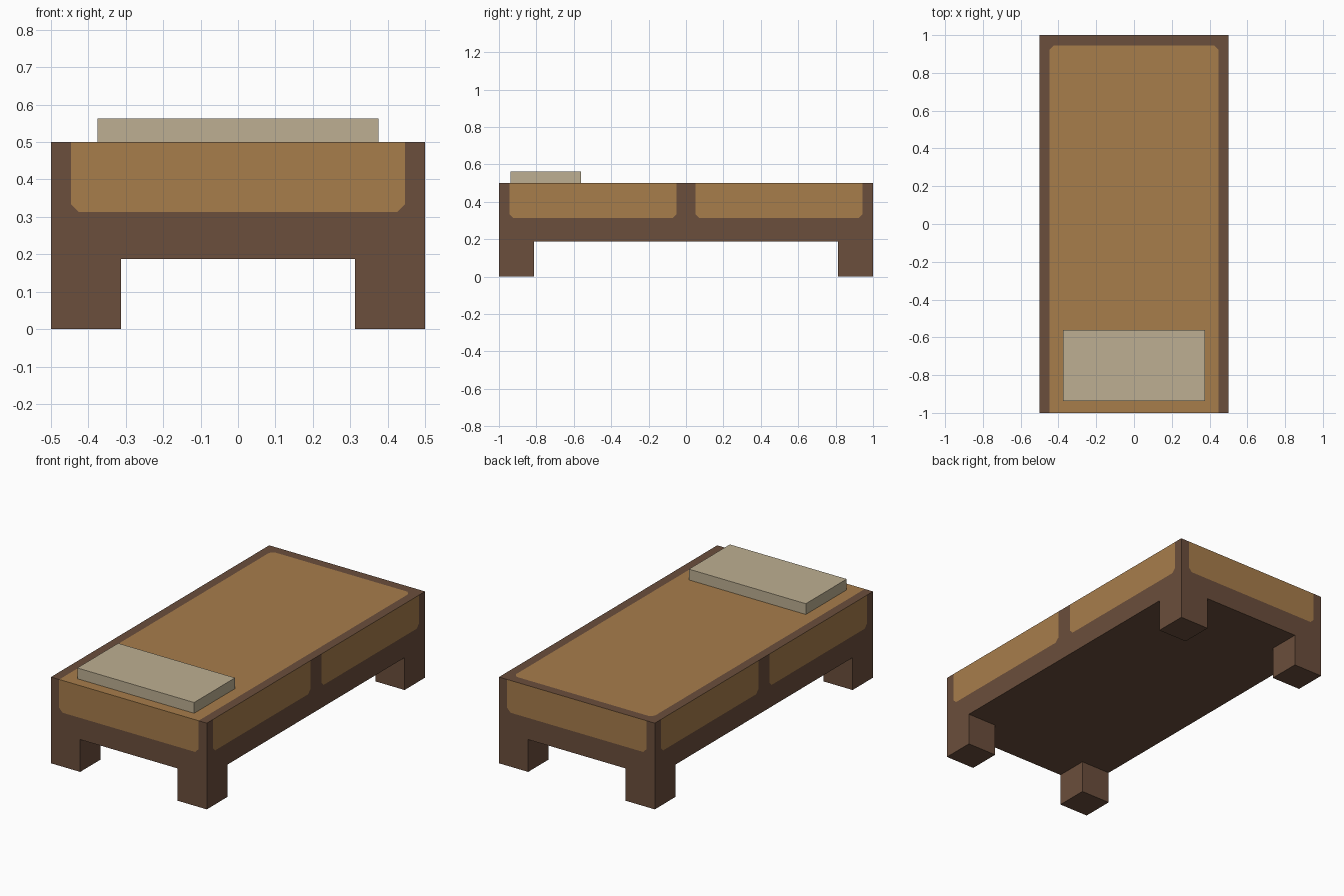
import bpy
import bmesh
from mathutils import Vector

cube = bpy.data.objects.get("Cube")
if cube:
    bpy.data.objects.remove(cube, do_unlink=True)


def srgb_material(name, rgb):
    linear = [((c / 255 + 0.055) / 1.055) ** 2.4 for c in rgb] + [1]
    mat = bpy.data.materials.new(name)
    mat.use_nodes = True
    mat.diffuse_color = linear
    mat.node_tree.nodes["Principled BSDF"].inputs["Base Color"].default_value = linear
    return mat


wood = srgb_material("dark wood", (107, 78, 60))
blanket = srgb_material("tan blanket", (167, 125, 75))
linen = srgb_material("pale linen", (189, 175, 146))


def box_mesh(low, high):
    low, high = Vector(low), Vector(high)
    bm = bmesh.new()
    bmesh.ops.create_cube(bm, size=1)
    bmesh.ops.scale(bm, vec=high - low, verts=bm.verts)
    bmesh.ops.translate(bm, vec=(low + high) / 2, verts=bm.verts)
    return bm


def finish(bm, name, *materials):
    mesh = bpy.data.meshes.new(name)
    bm.normal_update()
    bm.to_mesh(mesh)
    bm.free()
    for mat in materials:
        mesh.materials.append(mat)
    obj = bpy.data.objects.new(name, mesh)
    bpy.context.collection.objects.link(obj)
    return obj


UNDERSIDE, TOP = 0.1875, 0.5
PANEL_X, PANEL_Y, PANEL_Z, POST = 0.447, 0.945, 0.313, 0.05
CORNER = 0.022

# Bed body, cut along the borders of the blanket panels
body = box_mesh((-0.5, -1, UNDERSIDE), (0.5, 1, TOP))
cuts = [(0, s * PANEL_X) for s in (-1, 1)]
cuts += [(1, s * y) for s in (-1, 1) for y in (POST, PANEL_Y)]
cuts.append((2, PANEL_Z))
for axis, offset in cuts:
    normal, point = Vector(), Vector()
    normal[axis], point[axis] = 1, offset
    bmesh.ops.bisect_plane(body, geom=body.verts[:] + body.edges[:] + body.faces[:],
                           plane_co=point, plane_no=normal)
body.normal_update()


def is_blanket(face):
    c, n = face.calc_center_median(), face.normal
    if n.z > 0.5:
        return abs(c.x) < PANEL_X and c.y < PANEL_Y
    if abs(n.y) > 0.5:
        return abs(c.x) < PANEL_X and c.z > PANEL_Z
    return abs(n.x) > 0.5 and c.z > PANEL_Z and POST < abs(c.y) < PANEL_Y


for face in body.faces:
    face.material_index = int(is_blanket(face))


def blanket_faces(vert):
    return [f for f in vert.link_faces if f.material_index == 1]


# Clip the free corners of each panel with a small wooden triangle
corners = []
for vert in body.verts:
    flat = all(f.normal.dot(vert.link_faces[0].normal) > 0.9 for f in vert.link_faces)
    gold = blanket_faces(vert)
    if flat and len(gold) == 1:
        inward = gold[0].calc_center_median() - vert.co
        signs = Vector([(d > 1e-4) - (d < -1e-4) for d in inward])
        corners.append((vert, signs))
for vert, signs in corners:
    face = blanket_faces(vert)[0]
    bmesh.ops.bisect_plane(body, geom=[face] + face.edges[:] + face.verts[:],
                           plane_co=vert.co + signs * CORNER / 2,
                           plane_no=signs.normalized())
    for f in blanket_faces(vert):
        f.material_index = 0
finish(body, "bed_body", wood, blanket)

# Legs at the four corners
for y, end in ((-0.90625, "front"), (0.90625, "back")):
    for x, side in ((-0.40625, "right"), (0.40625, "left")):
        h = 0.09375
        leg = box_mesh((x - h, y - h, 0), (x + h, y + h, UNDERSIDE))
        finish(leg, f"{end}_{side}_leg", wood)

# Pillow
finish(box_mesh((-0.375, -0.9375, TOP), (0.375, -0.5625, 0.5625)), "pillow", linen)
